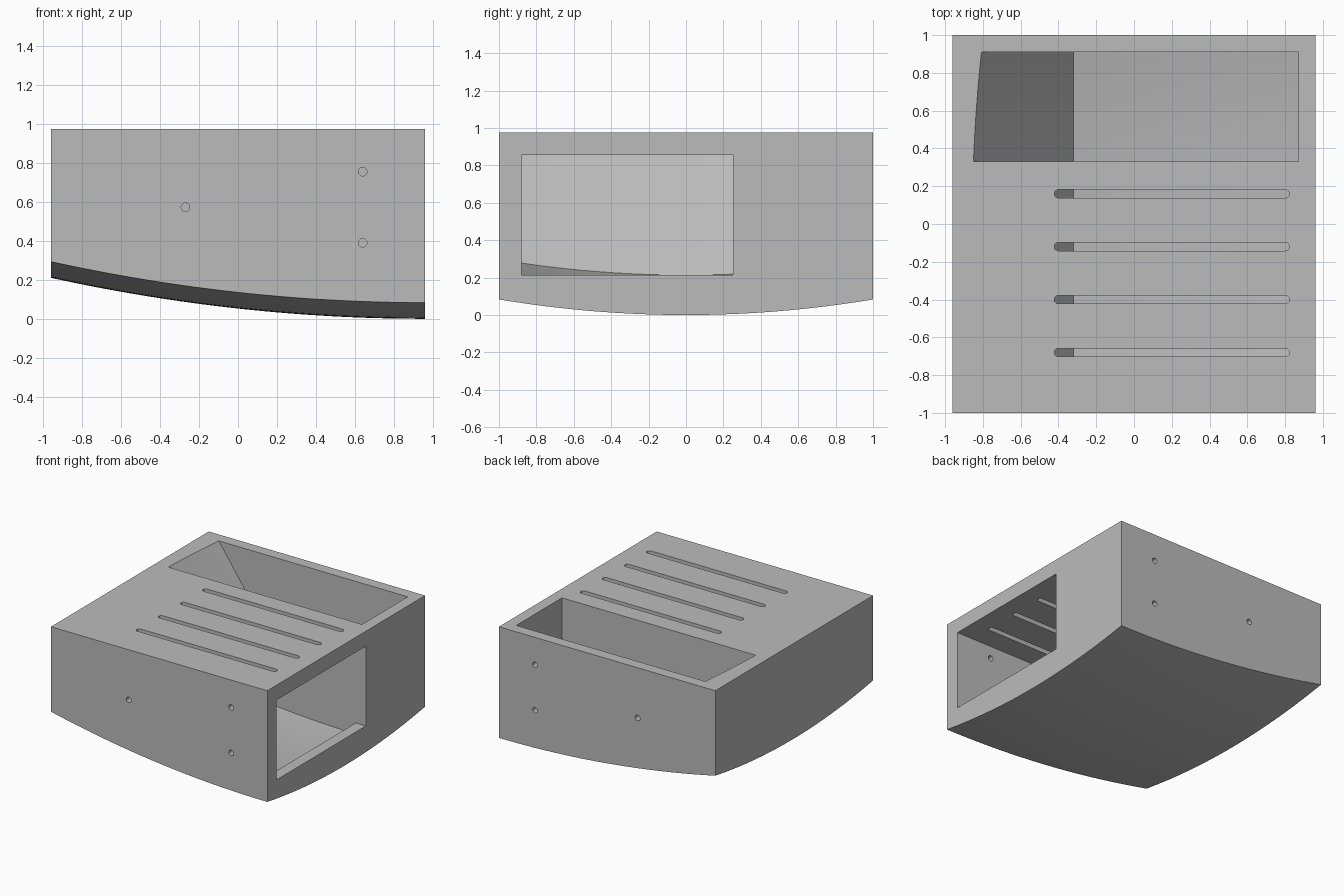
import bpy, bmesh, math

default = bpy.data.objects.get("Cube")
if default:
    bpy.data.objects.remove(default, do_unlink=True)

HX, TOP = 0.96, 0.975        # half width, height
FLOOR, CREASE = 0.12, -0.32  # floor thickness, foot of the inner ramp
INNER = 0.87                 # inside of the right wall

grey = bpy.data.materials.new("plain_grey")
grey.use_nodes = True
grey.diffuse_color = (0.5, 0.5, 0.5, 1)
grey.node_tree.nodes["Principled BSDF"].inputs["Base Color"].default_value = (0.5, 0.5, 0.5, 1)


def loft(name, sections):
    """Closed solid skinned through matching rings of points."""
    bm = bmesh.new()
    rings = [[bm.verts.new(p) for p in s] for s in sections]
    for a, b in zip(rings, rings[1:]):
        for i in range(len(a)):
            j = (i + 1) % len(a)
            bm.faces.new((a[i], a[j], b[j], b[i]))
    bm.faces.new(rings[0])
    bm.faces.new(rings[-1])
    bmesh.ops.recalc_face_normals(bm, faces=bm.faces)
    mesh = bpy.data.meshes.new(name)
    bm.to_mesh(mesh)
    bm.free()
    mesh.materials.append(grey)
    obj = bpy.data.objects.new(name, mesh)
    bpy.context.collection.objects.link(obj)
    return obj


def span(a, b, n):
    return [a + (b - a) * i / n for i in range(n + 1)]


def base(x, y):
    """Doubly curved underside."""
    return 0.057 * (x - HX) ** 2 + 0.083 * y * y


# Block with curved underside
def body_section(y):
    return ([(x, y, base(x, y)) for x in span(-HX, HX, 32)]
            + [(HX, y, TOP), (-HX, y, TOP)])


housing = loft("housing", [body_section(y) for y in span(-1, 1, 32)])


# Hollow section: ramp on one side, floor parallel to the underside
def hollow(y, top, right):
    foot = base(CREASE, y) + FLOOR
    ramp_x = CREASE - (top - foot) / 1.42
    floor = [(x, y, base(x, y) + FLOOR) for x in span(CREASE, INNER, 16)]
    return [(ramp_x, y, top)] + floor + [(x, y, z) for x, z in right]


# Open-topped bin, and the chamber that opens through the right wall
cutters = [
    loft("bin_cutter", [hollow(y, 1.0, [(INNER, 1.0)]) for y in span(0.33, 0.91, 10)]),
    loft("chamber_cutter", [
        hollow(y, 0.855, [(INNER, 0.215), (1.1, 0.215), (1.1, 0.855)])
        for y in span(-0.88, 0.25, 18)]),
]


# Rounded slots through the top
def slot_outline(y, z, r=0.022):
    pts = []
    for cx, start in ((0.80, -math.pi / 2), (-0.40, math.pi / 2)):
        for a in span(start, start + math.pi, 10):
            pts.append((cx + r * math.cos(a), y + r * math.sin(a), z))
    return pts


for y in (0.16, -0.12, -0.40, -0.68):
    cutters.append(loft("slot_cutter", [slot_outline(y, z) for z in (0.8, 1.1)]))


# Screw holes through the front and back walls
def circle(x, y, z, r=0.022):
    return [(x + r * math.cos(a), y, z + r * math.sin(a))
            for a in span(0, math.tau, 20)[:-1]]


for x, z in ((0.64, 0.755), (0.64, 0.39), (-0.27, 0.572)):
    for ends in ((-1.1, -0.8), (0.85, 1.1)):
        cutters.append(loft("hole_cutter", [circle(x, y, z) for y in ends]))

# Cut everything out of the block
for cutter in cutters:
    mod = housing.modifiers.new(cutter.name, 'BOOLEAN')
    mod.operation = 'DIFFERENCE'
    mod.solver = 'EXACT'
    mod.object = cutter
    cutter.hide_render = True
bpy.context.view_layer.update()
graph = bpy.context.evaluated_depsgraph_get()
result = bpy.data.meshes.new_from_object(housing.evaluated_get(graph))
housing.modifiers.clear()
housing.data = result
for cutter in cutters:
    bpy.data.objects.remove(cutter, do_unlink=True)

bpy.ops.object.select_all(action='DESELECT')
housing.select_set(True)
bpy.context.view_layer.objects.active = housing
bpy.ops.object.shade_smooth_by_angle(angle=math.radians(25))
